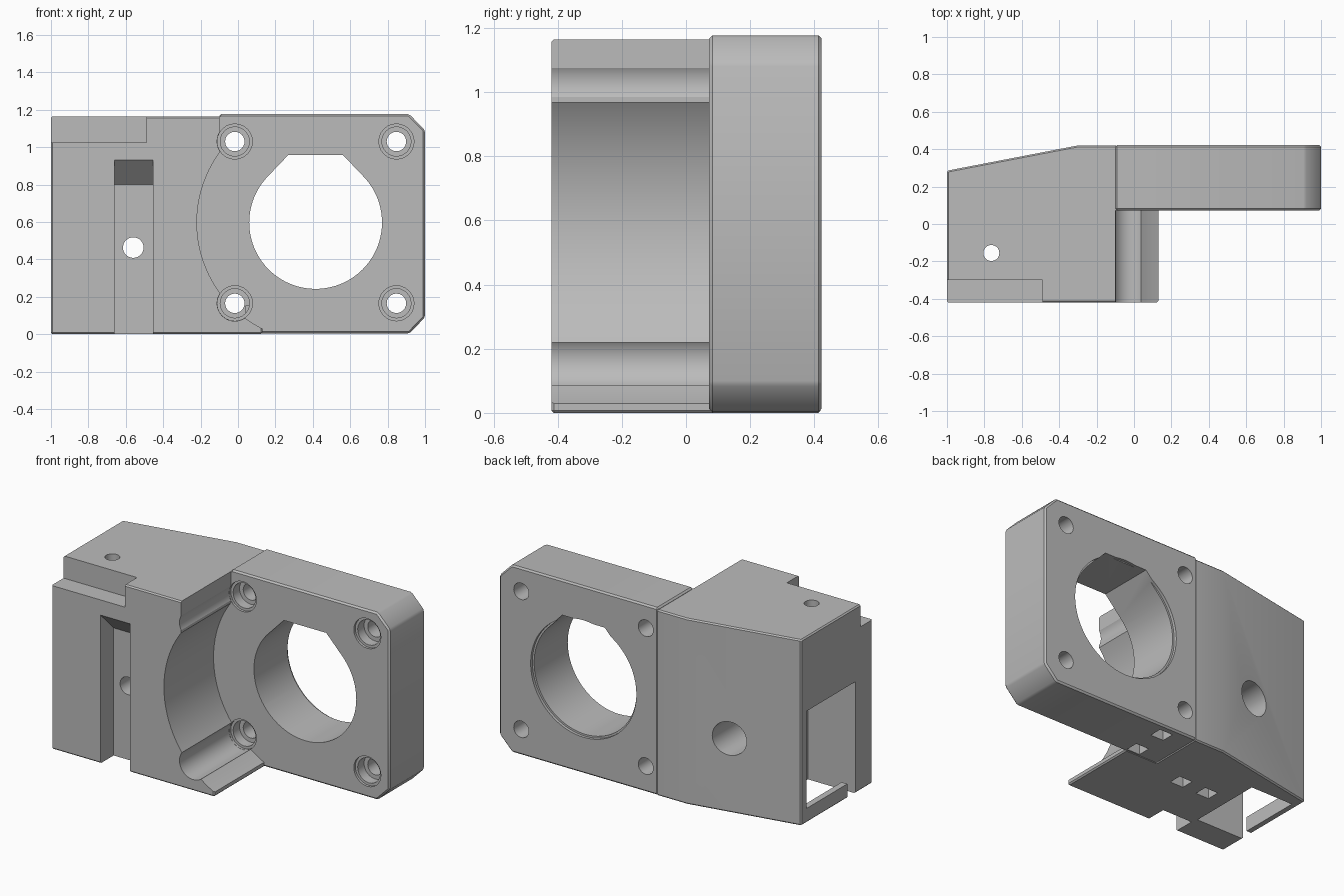
import bpy, bmesh, math
from mathutils import Matrix, Vector

cube = bpy.data.objects.get("Cube")
if cube:
    bpy.data.objects.remove(cube, do_unlink=True)

grey = bpy.data.materials.new("plain grey")
grey.use_nodes = True
grey.diffuse_color = (0.5, 0.5, 0.5, 1)
grey.node_tree.nodes["Principled BSDF"].inputs["Base Color"].default_value = (0.5, 0.5, 0.5, 1)


def prism(name, points, axis, lo, hi):
    """Extrude a 2D outline along one axis."""
    place = {"x": lambda u, v: (lo, u, v), "y": lambda u, v: (u, lo, v), "z": lambda u, v: (u, v, lo)}[axis]
    bm = bmesh.new()
    face = bm.faces.new([bm.verts.new(place(u, v)) for u, v in points])
    ext = bmesh.ops.extrude_face_region(bm, geom=[face])
    shift = Vector([hi - lo if a == axis else 0 for a in "xyz"])
    bmesh.ops.translate(bm, vec=shift, verts=[g for g in ext["geom"] if isinstance(g, bmesh.types.BMVert)])
    bmesh.ops.recalc_face_normals(bm, faces=bm.faces)
    mesh = bpy.data.meshes.new(name)
    bm.to_mesh(mesh)
    bm.free()
    mesh.materials.append(grey)
    ob = bpy.data.objects.new(name, mesh)
    bpy.context.collection.objects.link(ob)
    return ob


def box(name, x, y, z):
    return prism(name, [(x[0], y[0]), (x[1], y[0]), (x[1], y[1]), (x[0], y[1])], "z", *z)


def circle(u, v, r, n):
    return [(u + r * math.cos(math.tau * i / n), v + r * math.sin(math.tau * i / n)) for i in range(n)]


def rod(name, u, v, r, lo, hi, axis="y", n=32):
    return prism(name, circle(u, v, r, n), axis, lo, hi)


def apply(ob):
    deps = bpy.context.evaluated_depsgraph_get()
    mesh = bpy.data.meshes.new_from_object(ob.evaluated_get(deps))
    ob.modifiers.clear()
    ob.data = mesh


def bevel(ob, width):
    mod = ob.modifiers.new("edge chamfer", "BEVEL")
    mod.width, mod.segments, mod.limit_method = width, 1, "ANGLE"
    apply(ob)


def combine(ob, other, operation="DIFFERENCE"):
    mod = ob.modifiers.new("combine", "BOOLEAN")
    mod.operation, mod.solver, mod.object = operation, "EXACT", other
    apply(ob)
    bpy.data.objects.remove(other, do_unlink=True)


HOLE_X, HOLE_Z = 0.415, 0.597
SCREWS = [(x, z) for x in (-0.017, 0.847) for z in (0.165, 1.03)]

# Tapered side body with a bottom lip
body = prism("motor_bracket", [(-1, -0.42), (0.13, -0.42), (0.13, 0.09), (-0.09, 0.09), (-0.09, 0.42),
                               (-0.3, 0.42), (-1, 0.285)], "z", 0, 1.165)
bevel(body, 0.008)

# Round scoop, corner clearance and screw clearance in the body
combine(body, rod("scoop", HOLE_X, HOLE_Z, 0.635, -0.6, 0.072, n=96))
combine(body, box("scoop_corner", (-0.1, 0.4), (-0.6, 0.072), (0.6, 1.4)))
for x, z in SCREWS[:2]:
    combine(body, rod("screw_clearance", x, z, 0.095, -0.6, 0.072))

# Step in the upper front corner
combine(body, box("corner_step", (-1.2, -0.49), (-0.6, -0.3), (1.025, 1.3)))

# Front channel with a sloping top
combine(body, prism("front_channel", [(-0.5, -0.1), (-0.29, -0.1), (-0.29, 0.8), (-0.42, 0.93), (-0.5, 0.93)],
                    "x", -0.66, -0.455))

# Side pocket, open below, with a sill at the outer edge
combine(body, box("side_pocket", (-1.2, -0.67), (-0.25, 0.235), (0.09, 0.7)))
combine(body, box("pocket_floor_opening", (-0.96, -0.67), (-0.21, 0.22), (-0.1, 0.2)))
combine(body, box("side_slot", (-1.2, -0.67), (-0.25, -0.17), (-0.1, 0.3)))

# Bolt holes through the body
combine(body, rod("bolt_hole", -0.56, 0.463, 0.055, -0.6, 0.6))
combine(body, rod("bolt_recess", -0.56, 0.463, 0.105, 0.1, 0.6))
combine(body, rod("top_hole", -0.763, -0.155, 0.043, -0.2, 1.4, "z", 20))

# Motor plate with cut outer corners
plate = prism("motor_plate", [(-0.1, 0.003), (0.915, 0.003), (1, 0.09), (1, 1.09), (0.915, 1.177), (-0.1, 1.177)],
              "y", 0.072, 0.423)
bevel(plate, 0.01)
combine(body, plate, "UNION")

# Large drop-shaped hole with a flat top
R = 0.355
arc = [(HOLE_X + R * math.cos(a), HOLE_Z + R * math.sin(a))
       for a in (math.radians(135 + 270 * i / 60) for i in range(61))]
combine(body, prism("motor_hole", arc + [(HOLE_X + 0.147, 0.957), (HOLE_X - 0.147, 0.957)], "y", 0.0, 0.6))
combine(body, rod("motor_hole_rim", HOLE_X, HOLE_Z, R + 0.012, 0.405, 0.6, n=64))

# Stepped screw holes in the plate
for x, z in SCREWS:
    combine(body, rod("screw_hole", x, z, 0.052, 0.0, 0.6, n=24))
    combine(body, rod("screw_head_recess", x, z, 0.078, 0.0, 0.15, n=24))
    combine(body, rod("screw_rim", x, z, 0.094, 0.0, 0.087, n=24))

# Small square pockets in the underside
for x, y in ((0.085, 0.34), (0.085, 0.135), (-0.33, 0.015), (-0.52, 0.01)):
    combine(body, box("underside_pocket", (x - 0.045, x + 0.045), (y - 0.04, y + 0.04), (-0.1, 0.15)))

bpy.ops.object.select_all(action="DESELECT")
body.select_set(True)
bpy.context.view_layer.objects.active = body
bpy.ops.object.shade_smooth_by_angle(angle=math.radians(25))
